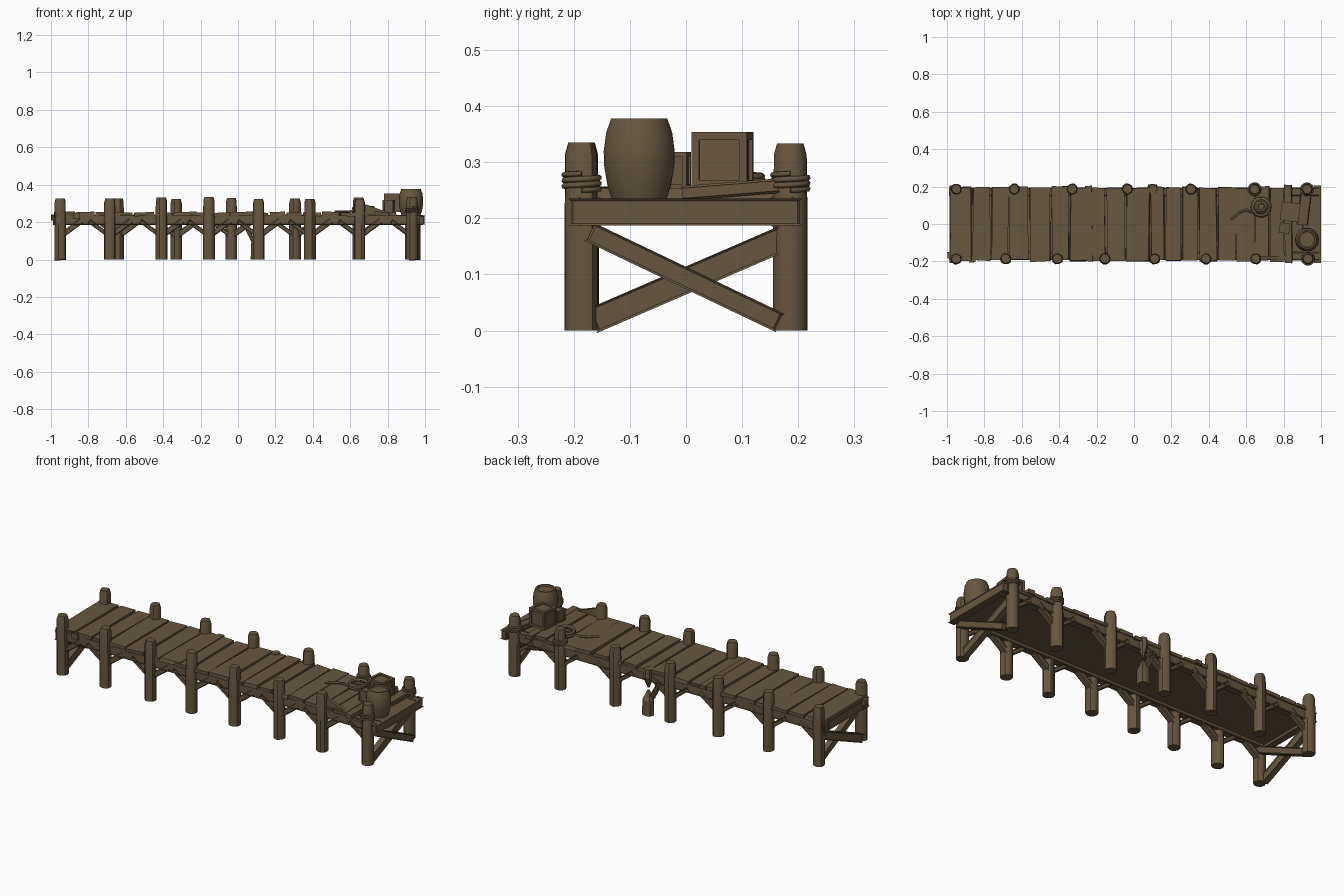
import bpy, bmesh, math, random
from mathutils import Vector, Matrix

if "Cube" in bpy.data.objects:
    bpy.data.objects.remove(bpy.data.objects["Cube"])

random.seed(4)
wood = bpy.data.materials.new("weathered_brown")
wood.diffuse_color = (0.135, 0.094, 0.05, 1)
wood.use_nodes = True
wood.node_tree.nodes["Principled BSDF"].inputs["Base Color"].default_value = wood.diffuse_color


def finish(name, bm, smooth=False):
    bmesh.ops.recalc_face_normals(bm, faces=bm.faces)
    me = bpy.data.meshes.new(name)
    bm.to_mesh(me)
    bm.free()
    me.materials.append(wood)
    ob = bpy.data.objects.new(name, me)
    bpy.context.collection.objects.link(ob)
    if smooth:
        bpy.context.view_layer.objects.active = ob
        ob.select_set(True)
        bpy.ops.object.shade_smooth_by_angle(angle=math.radians(40))
        ob.select_set(False)
    return ob


def box(name, loc, size, rz=0.0, ry=0.0, jitter=0.0, bevel=0.0):
    bm = bmesh.new()
    bmesh.ops.create_cube(bm, size=1)
    for v in bm.verts:
        v.co = Vector([c * s for c, s in zip(v.co, size)])
        v.co.x += random.uniform(-jitter, jitter)
        v.co.y += random.uniform(-jitter, jitter)
    if bevel:
        bmesh.ops.bevel(bm, geom=bm.edges[:], offset=bevel, segments=1, affect='EDGES')
    bm.transform(Matrix.Translation(loc) @ Matrix.Rotation(rz, 4, 'Z') @ Matrix.Rotation(ry, 4, 'Y'))
    return finish(name, bm)


def beam(name, a, b, w, h):
    """Square timber from a to b, w wide and h deep."""
    a, b = Vector(a), Vector(b)
    d = b - a
    side = d.cross(Vector((0, 0, 1))).normalized()
    m = Matrix((d.normalized(), side, d.cross(side).normalized())).transposed().to_4x4()
    bm = bmesh.new()
    bmesh.ops.create_cube(bm, size=1)
    bm.transform(Matrix.Translation((a + b) / 2) @ m @ Matrix.Diagonal((d.length, w, h, 1)))
    bmesh.ops.bevel(bm, geom=bm.edges[:], offset=0.004, segments=1, affect='EDGES')
    return finish(name, bm)


def lathe(name, loc, profile, sides, wobble=0.0, smooth=False):
    """Stack of rings (radius, z), capped top and bottom."""
    bm = bmesh.new()
    rings = []
    twist = [random.uniform(1 - wobble, 1 + wobble) for _ in range(sides)]
    for r, z in profile:
        rings.append([bm.verts.new((loc[0] + r * twist[i] * math.cos(2 * math.pi * i / sides),
                                    loc[1] + r * twist[i] * math.sin(2 * math.pi * i / sides),
                                    loc[2] + z)) for i in range(sides)])
    for lo, hi in zip(rings, rings[1:]):
        for i in range(sides):
            j = (i + 1) % sides
            bm.faces.new((lo[i], lo[j], hi[j], hi[i]))
    bm.faces.new(rings[0][::-1])
    bm.faces.new(rings[-1])
    return finish(name, bm, smooth)


def rope(name, pts, r):
    cu = bpy.data.curves.new(name, 'CURVE')
    cu.dimensions = '3D'
    cu.bevel_depth = r
    cu.bevel_resolution = 1
    cu.use_fill_caps = True
    sp = cu.splines.new('POLY')
    sp.points.add(len(pts) - 1)
    for p, co in zip(sp.points, pts):
        p.co = (*co, 1)
    cu.materials.append(wood)
    ob = bpy.data.objects.new(name, cu)
    bpy.context.collection.objects.link(ob)


def coil(name, cx, cy, r0, r1, z0, z1, turns, thick):
    n = int(turns * 14)
    rope(name, [(cx + (r0 + (r1 - r0) * i / n) * math.cos(i * math.pi / 7),
                 cy + (r0 + (r1 - r0) * i / n) * math.sin(i * math.pi / 7),
                 z0 + (z1 - z0) * i / n) for i in range(n + 1)], thick)


# Posts with knee braces, front row then back row
rows = {-0.186: (-0.95, -0.685, -0.41, -0.155, 0.11, 0.385, 0.65, 0.93),
        0.186: (-0.95, -0.64, -0.33, -0.035, 0.305, 0.645, 0.925)}
for y, xs in rows.items():
    for x in xs:
        h = random.uniform(0.322, 0.336)
        lathe("post", (x, y, 0), [(0.031, 0), (0.031, 0.15), (0.0295, h - 0.02), (0.024, h)],
              10, 0.05, True)
        for s in (-1, 1):
            if abs(x + s * 0.1) < 0.97:
                beam("knee_brace", (x + s * 0.015, y * 0.95, 0.135),
                     (x + s * 0.11, y * 0.95, 0.205), 0.025, 0.022)

# Broken post, snapped below the deck, with its hanging upper half
lathe("broken_post", (0.10, 0.186, 0), [(0.031, 0), (0.03, 0.085), (0.02, 0.105), (0.006, 0.135)], 8, 0.1)
lathe("broken_post_top", (0.10, 0.186, 0.15), [(0.005, 0), (0.018, 0.035), (0.026, 0.06), (0.024, 0.105)], 8, 0.1)
beam("broken_brace", (0.08, 0.18, 0.1), (0.03, 0.18, 0.2), 0.02, 0.02)

# Side beams, under deck and end beams
for y in (-0.172, 0.172):
    beam("side_beam", (-0.985, y, 0.212), (0.985, y, 0.212), 0.035, 0.046)
box("under_deck", (0, 0, 0.218), (1.94, 0.35, 0.026))
for x in (-0.968, 0.982):
    beam("end_beam", (x, -0.205, 0.211), (x, 0.203, 0.211), 0.03, 0.048)

# Crossed braces at both ends
for x in (-0.95, 0.945):
    beam("end_brace", (x + 0.014, -0.17, 0.175), (x + 0.014, 0.165, 0.015), 0.024, 0.036)
    beam("end_brace", (x - 0.014, -0.165, 0.018), (x - 0.014, 0.175, 0.165), 0.024, 0.046)

# Deck planks, slightly uneven and tapered
seams = (-0.985, -0.865, -0.765, -0.67, -0.56, -0.445, -0.345, -0.25, -0.15, -0.045, 0.085,
         0.165, 0.255, 0.345, 0.445, 0.545, 0.645, 0.725, 0.805)
for a, b in zip(seams, seams[1:]):
    box("deck_plank", ((a + b) / 2, random.uniform(-0.004, 0.004), 0.243 + random.uniform(-0.003, 0.003)),
        (b - a - 0.008, 0.392, 0.02), random.uniform(-0.01, 0.01), random.uniform(-0.05, 0.05), 0.004)
for a, b in ((0.805, 0.9), (0.9, 0.995)):
    box("end_plank", ((a + b) / 2, 0, 0.228), (b - a - 0.005, 0.39, 0.014), 0, 0, 0.002)
box("cross_plank", (0.825, 0, 0.243), (0.04, 0.42, 0.022), 0.01, 0, 0.003)
box("cross_plank", (-0.24, 0.003, 0.247), (0.035, 0.4, 0.02), 0.015, 0, 0.003)
box("plank_stub", (-0.98, -0.165, 0.225), (0.035, 0.035, 0.03), 0.1)
box("plank_stub", (-0.865, -0.19, 0.235), (0.035, 0.03, 0.03), 0.05)
beam("loose_plank", (0.9, 0.0, 0.245), (0.92, 0.165, 0.258), 0.05, 0.018)

# Sloping board beside the front post
bm = bmesh.new()
prof = ((0.665, 0.235), (0.83, 0.235), (0.83, 0.242), (0.69, 0.293), (0.665, 0.298))
vs = [bm.verts.new((x, -0.19, z)) for x, z in prof]
f = bm.faces.new(vs)
ext = bmesh.ops.extrude_face_region(bm, geom=[f])
bmesh.ops.translate(bm, verts=[g for g in ext["geom"] if isinstance(g, bmesh.types.BMVert)], vec=(0, 0.018, 0))
finish("sloping_board", bm)

# Barrel with recessed lid
lathe("barrel", (0.925, -0.083, 0.235),
      [(0.05, 0), (0.058, 0.025), (0.064, 0.06), (0.0645, 0.085), (0.06, 0.118),
       (0.051, 0.143), (0.043, 0.143), (0.041, 0.134)], 14, 0.015, True)


def crate(name, cx, cy, z, s, h, rot, t):
    """Box with raised corner posts and rails."""
    box(name, (cx, cy, z + h / 2), (s - t, s - t, h - t), rot)
    m = Matrix.Rotation(rot, 3, 'Z')
    e = (s - t) / 2
    for sx in (-1, 1):
        for sy in (-1, 1):
            p = m @ Vector((sx * e, sy * e, 0))
            box(name + "_corner", (cx + p.x, cy + p.y, z + h / 2), (t, t, h), rot)
        for zz in (z + t / 2, z + h - t / 2):
            p = m @ Vector((sx * e, 0, 0))
            box(name + "_rail", (cx + p.x, cy + p.y, zz), (t, s, t), rot)
            p = m @ Vector((0, sx * e, 0))
            box(name + "_rail", (cx + p.x, cy + p.y, zz), (s, t, t), rot)


crate("crate", 0.835, 0.065, 0.254, 0.1, 0.1, -0.12, 0.014)
crate("small_crate", 0.805, -0.022, 0.252, 0.055, 0.066, -0.15, 0.008)

# Rope coil on the deck with a loose tail, and rope wraps on posts
coil("rope_coil", 0.68, 0.09, 0.05, 0.044, 0.258, 0.28, 3, 0.007)
coil("rope_coil_inner", 0.68, 0.09, 0.035, 0.018, 0.26, 0.268, 2, 0.007)
rope("rope_tail", [(0.64, 0.06, 0.26), (0.6, 0.075, 0.258), (0.56, 0.06, 0.258), (0.52, 0.025, 0.258)], 0.006)
for x, y in ((0.93, -0.186), (0.925, 0.186), (0.645, 0.186)):
    coil("post_rope", x, y, 0.032, 0.032, 0.25, 0.28, 3, 0.005)
